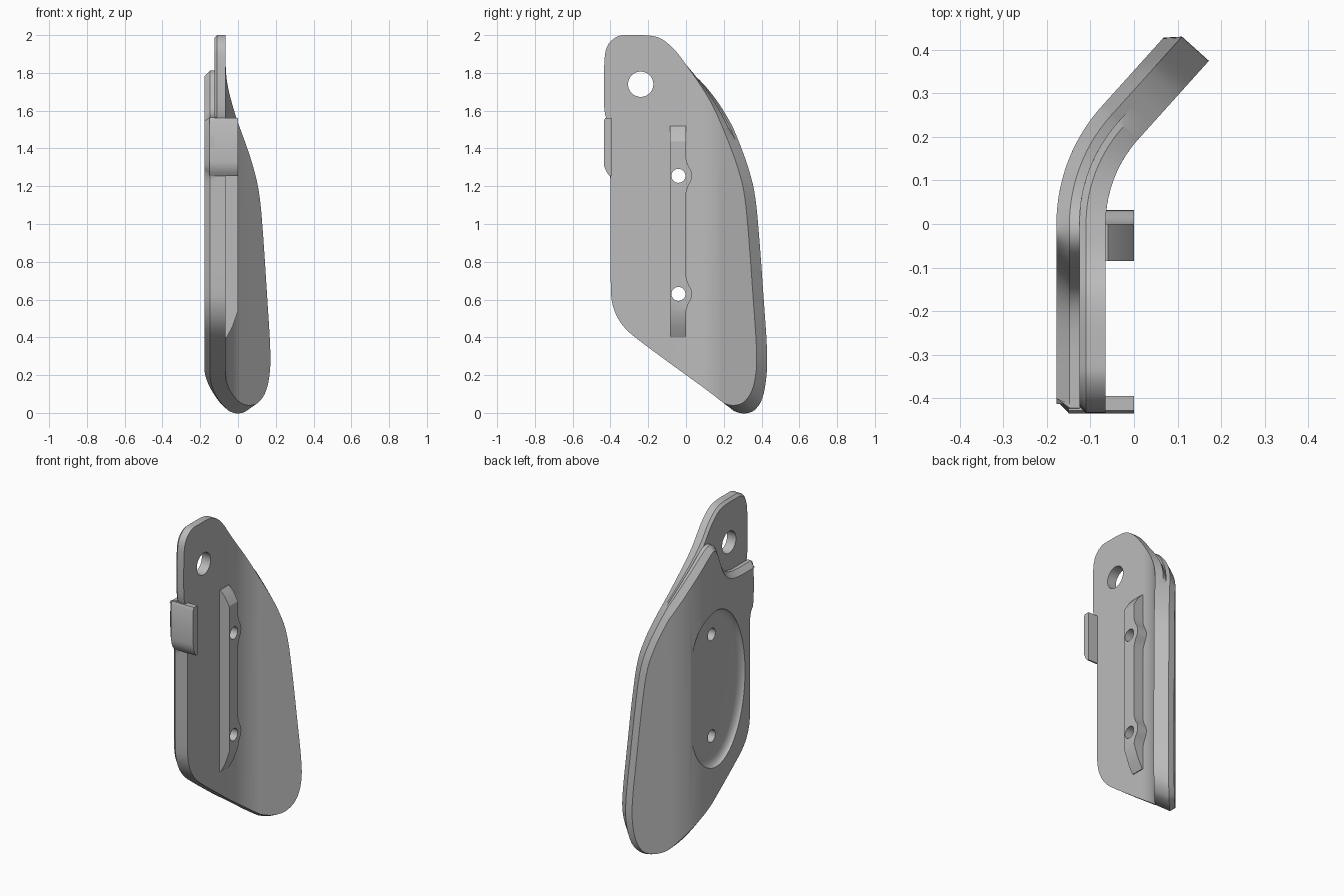
import bpy, bmesh
from math import sin, cos, asin, pi, tau
from mathutils import Vector

cube = bpy.data.objects.get("Cube")
if cube:
    bpy.data.objects.remove(cube)

gray = bpy.data.materials.new("plain gray")
gray.use_nodes = True
COLOR = (0.5, 0.5, 0.5, 1)
gray.diffuse_color = COLOR
gray.node_tree.nodes["Principled BSDF"].inputs["Base Color"].default_value = COLOR

# The shell is flat for y < 0, then bends around a vertical axis, then runs straight
R, BEND, FACE = 0.29, 0.733, -0.065
ARC = R * BEND


def unroll(y):
    if y <= 0:
        return y
    end = R * sin(BEND)
    return R * asin(y / R) if y < end else ARC + (y - end) / cos(BEND)


def bend(s, d, z):
    a = min(max(s / R, 0), BEND)
    run = s if s < 0 else max(s - ARC, 0)
    x = FACE + R - (R + d) * cos(a) + run * sin(a)
    y = (R + d) * sin(a) + run * cos(a)
    low = min(max((0.3 - z) / 0.2, 0), 1)
    return Vector((x, y, z - 0.77 * d * sin(a) * low))


def chaikin(pts, rounds=2):
    for _ in range(rounds):
        out = []
        for p, q in zip(pts, pts[1:] + pts[:1]):
            out += [p.lerp(q, 0.25), p.lerp(q, 0.75)]
        pts = out
    return pts


def inset(pts, amount):
    out = []
    for i, p in enumerate(pts):
        t = (pts[(i + 1) % len(pts)] - pts[i - 1]).normalized()
        out.append(p + Vector((t.y, -t.x)) * amount(p))
    return out


def loft(bm, rings):
    loops = [[bm.verts.new(c) for c in ring] for ring in rings]
    for a, b in zip(loops, loops[1:]):
        for i in range(len(a)):
            j = (i + 1) % len(a)
            bm.faces.new((a[i], a[j], b[j], b[i]))
    bm.faces.new(loops[0][::-1])
    bm.faces.new(loops[-1])


def finish(name, bm):
    bmesh.ops.recalc_face_normals(bm, faces=bm.faces)
    mesh = bpy.data.meshes.new(name)
    bm.to_mesh(mesh)
    bm.free()
    mesh.materials.append(gray)
    obj = bpy.data.objects.new(name, mesh)
    bpy.context.collection.objects.link(obj)
    return obj


def shell(name, outline, levels):
    """Layer the outline at each (depth, inset), slice it, then bend it."""
    pts = chaikin([Vector((unroll(y), z)) for y, z in outline])
    bm = bmesh.new()
    loft(bm, [[(p.x, d, p.y) for p in inset(pts, f)] for d, f in levels])
    for i in range(15):
        bmesh.ops.bisect_plane(bm, geom=bm.verts[:] + bm.edges[:] + bm.faces[:],
                               plane_co=(ARC * i / 14, 0, 0), plane_no=(1, 0, 0))
    for v in bm.verts:
        v.co = bend(*v.co)
    return finish(name, bm)


def prism(name, profile, x0, x1):
    bm = bmesh.new()
    loft(bm, [[(x, y, z) for y, z in profile] for x in (x0, x1)])
    return finish(name, bm)


def ellipse(y, z, ry, rz, n=48):
    return [(y + ry * cos(tau * i / n), z + rz * sin(tau * i / n)) for i in range(n)]


def cut(obj, cutters):
    bpy.context.view_layer.objects.active = obj
    for c in cutters:
        mod = obj.modifiers.new("cut", "BOOLEAN")
        mod.object, mod.operation, mod.solver = c, "DIFFERENCE", "EXACT"
        bpy.ops.object.modifier_apply(modifier=mod.name)


# Outlines, clockwise from the top
crown = [(-.4, 1.56), (-.435, 1.56), (-.435, 1.86), (-.42, 1.95), (-.36, 2.0),
         (-.3, 2.0), (-.2, 2.0), (-.13, 1.985), (-.06, 1.925), (0, 1.845)]
step = [(-.435, 1.3), (-.435, 1.565), (-.4, 1.565), (-.23, 1.565), (-.15, 1.6),
        (-.11, 1.69), (-.08, 1.77), (-.04, 1.812), (.01, 1.812)]
side = [(.06, 1.76), (.13, 1.65), (.19, 1.52), (.235, 1.41), (.275, 1.3),
        (.312, 1.16), (.335, .9), (.356, .6), (.372, .38), (.376, .24),
        (.355, .12), (.31, .055), (.27, .04), (.23, .04), (.18, .06)]
lower = [(-.24, .375), (-.34, .46), (-.39, .56), (-.4, .66), (-.4, 1.2), (-.4, 1.26)]


def none(p):
    return 0


def crown_bevel(p):
    return 0.015 * min(max((p.y - 1.45) / 0.1, 0), 1)


inner_plate = shell("inner_plate", crown + side + lower,
                    [(0, none), (.045, none), (.06, crown_bevel)])
outer_plate = shell("outer_plate", step + side + lower,
                    [(.06, none), (.083, none), (.113, lambda p: 0.03)])

# Mounting rail with sloped ends and a swelling beside each screw hole
HOLES = (1.255, .63)
rail_profile = [(-.085, .4), (-.085, 1.52), (0, 1.52)]
for zc in HOLES:
    rail_profile += [(0, zc + .09), (.006, zc + .07)]
    rail_profile += [(-.04 + .072 * cos(a), zc + .072 * sin(a))
                     for a in (.7, .45, .2, 0, -.2, -.45, -.7)]
    rail_profile += [(.006, zc - .07), (0, zc - .09)]
rail_profile.append((0, .4))
bm = bmesh.new()
loft(bm, [[(x, y, min(max(z, .4 + k), 1.52 - .6 * k)) for y, z in rail_profile]
          for x, k in ((-.085, 0), (-.06, 0), (-.03, .055), (0, .14))])
rail = finish("mounting_rail", bm)

# Hooked tab on the front edge
tab = prism("front_tab", [(-.395, 1.255), (-.405, 1.255), (-.42, 1.275), (-.433, 1.305),
                          (-.435, 1.33), (-.435, 1.545), (-.428, 1.56), (-.395, 1.56)],
            -.15, 0)

# Cutters: lanyard hole, screw holes and the dished oval recess
big_hole = prism("hole_cutter", ellipse(-.24, 1.74, .067, .067), -.4, .3)
screw_holes = [prism("screw_cutter", ellipse(-.04, z, .037, .037, 32), -.4, .3)
               for z in HOLES]
bm = bmesh.new()
rings = []
for i in range(7):
    a = i / 6 * pi / 2
    grow = .06 * sin(a)
    rings.append([(-.146 - .034 * (1 - cos(a)), y, z)
                  for y, z in ellipse(-.04, .93, .22 + grow, .42 + grow, 64)])
rings.append([(-.25, y, z) for x, y, z in rings[-1]])
loft(bm, rings)
recess = finish("recess_cutter", bm)

cut(inner_plate, [big_hole] + screw_holes)
cut(outer_plate, [recess] + screw_holes)
cut(rail, screw_holes)
for c in [big_hole, recess] + screw_holes:
    bpy.data.objects.remove(c)

bpy.ops.object.select_all(action="DESELECT")
for obj in (inner_plate, outer_plate, rail, tab):
    obj.select_set(True)
bpy.context.view_layer.objects.active = inner_plate
bpy.ops.object.shade_smooth_by_angle(angle=0.5)
